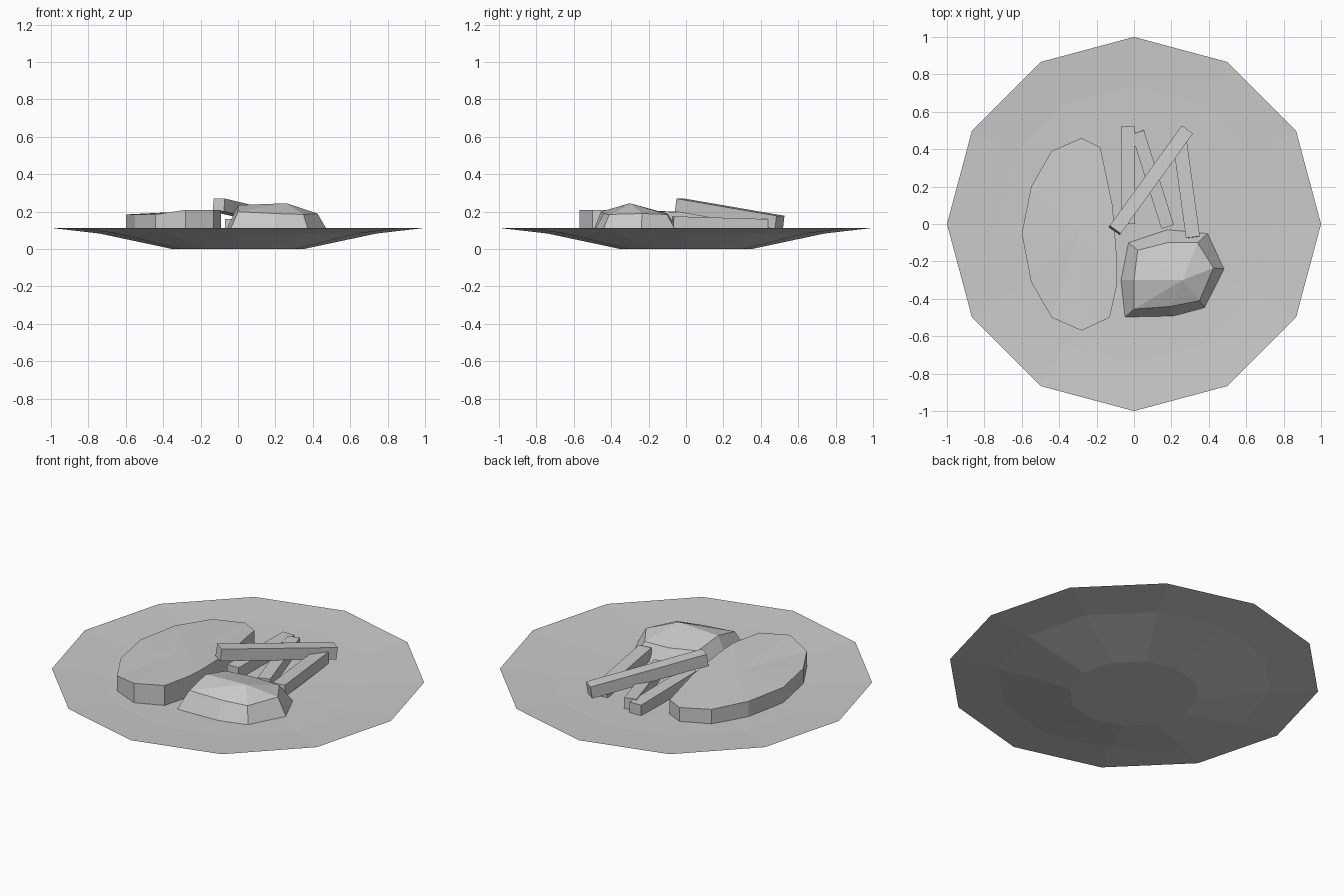
import bpy, bmesh, math
from mathutils import Vector

if "Cube" in bpy.data.objects:
    bpy.data.objects.remove(bpy.data.objects["Cube"])


def make(name, rings, first=None, last=None):
    """Skin stacked rings of equal count; close the ends with a fan to a point or a flat cap."""
    bm = bmesh.new()
    rows = [[bm.verts.new(p) for p in ring] for ring in rings]
    n = len(rows[0])
    for a, b in zip(rows, rows[1:]):
        for i in range(n):
            j = (i + 1) % n
            bm.faces.new((a[i], a[j], b[j], b[i]))
    for row, tip in ((rows[0], first), (rows[-1], last)):
        if tip is None:
            bm.faces.new(row)
        else:
            t = bm.verts.new(tip)
            for i in range(n):
                bm.faces.new((row[i], row[(i + 1) % n], t))
    bmesh.ops.recalc_face_normals(bm, faces=bm.faces[:])
    me = bpy.data.meshes.new(name)
    bm.to_mesh(me)
    bm.free()
    ob = bpy.data.objects.new(name, me)
    bpy.context.collection.objects.link(ob)
    return ob


# Plate: twelve-sided lathe, deep underside and shallow top
profile = [(0.35, 0.0), (0.74, 0.083), (1.0, 0.113), (0.74, 0.098), (0.35, 0.088)]
make("plate", [[(r * math.cos(k * math.pi / 6), r * math.sin(k * math.pi / 6), z)
                for k in range(12)] for r, z in profile])

# Steak: flat slab with slightly uneven top
steak = [(-0.28, 0.46, 0.175), (-0.18, 0.41, 0.175), (-0.115, 0.1, 0.19),
         (-0.09, -0.2, 0.205), (-0.09, -0.32, 0.21), (-0.13, -0.5, 0.21),
         (-0.28, -0.57, 0.21), (-0.44, -0.5, 0.185), (-0.55, -0.31, 0.185),
         (-0.6, -0.05, 0.185), (-0.55, 0.2, 0.185), (-0.44, 0.39, 0.18)]
make("steak", [[(x, y, 0.085) for x, y, z in steak], steak], last=(-0.3, -0.05, 0.2))

# Potato mound: faceted dome
base = [(-0.05, -0.5), (0.21, -0.495), (0.38, -0.45), (0.485, -0.24),
        (0.395, -0.05), (0.18, -0.03), (-0.03, -0.1), (-0.07, -0.3)]
shoulder = [(0.0, -0.455, 0.2), (0.2, -0.44, 0.19), (0.35, -0.41, 0.185), (0.425, -0.235, 0.19),
            (0.34, -0.1, 0.185), (0.18, -0.1, 0.19), (0.02, -0.14, 0.2), (0.0, -0.3, 0.235)]
make("mound", [[(x, y, 0.087) for x, y in base], shoulder], last=(0.26, -0.3, 0.245))


# Fries: square bars given by their top centre lines
def fry(name, p, q, w, h):
    p, q = Vector(p), Vector(q)
    d = (q - p).normalized()
    s = d.cross(Vector((0, 0, 1))).normalized() * w / 2
    u = s.normalized().cross(d) * -h
    if u.z > 0:
        u = -u
    make(name, [[e + s, e - s, e - s + u, e + s + u] for e in (p, q)])


fry("fry_1", (-0.033, 0.52, 0.155), (-0.033, 0.0, 0.16), 0.075, 0.068)
fry("fry_2", (0.02, 0.49, 0.16), (0.18, -0.015, 0.15), 0.07, 0.065)
fry("fry_3", (0.245, 0.44, 0.16), (0.315, -0.07, 0.175), 0.075, 0.07)
fry("fry_top", (-0.1, -0.03, 0.27), (0.285, 0.505, 0.178), 0.073, 0.07)
